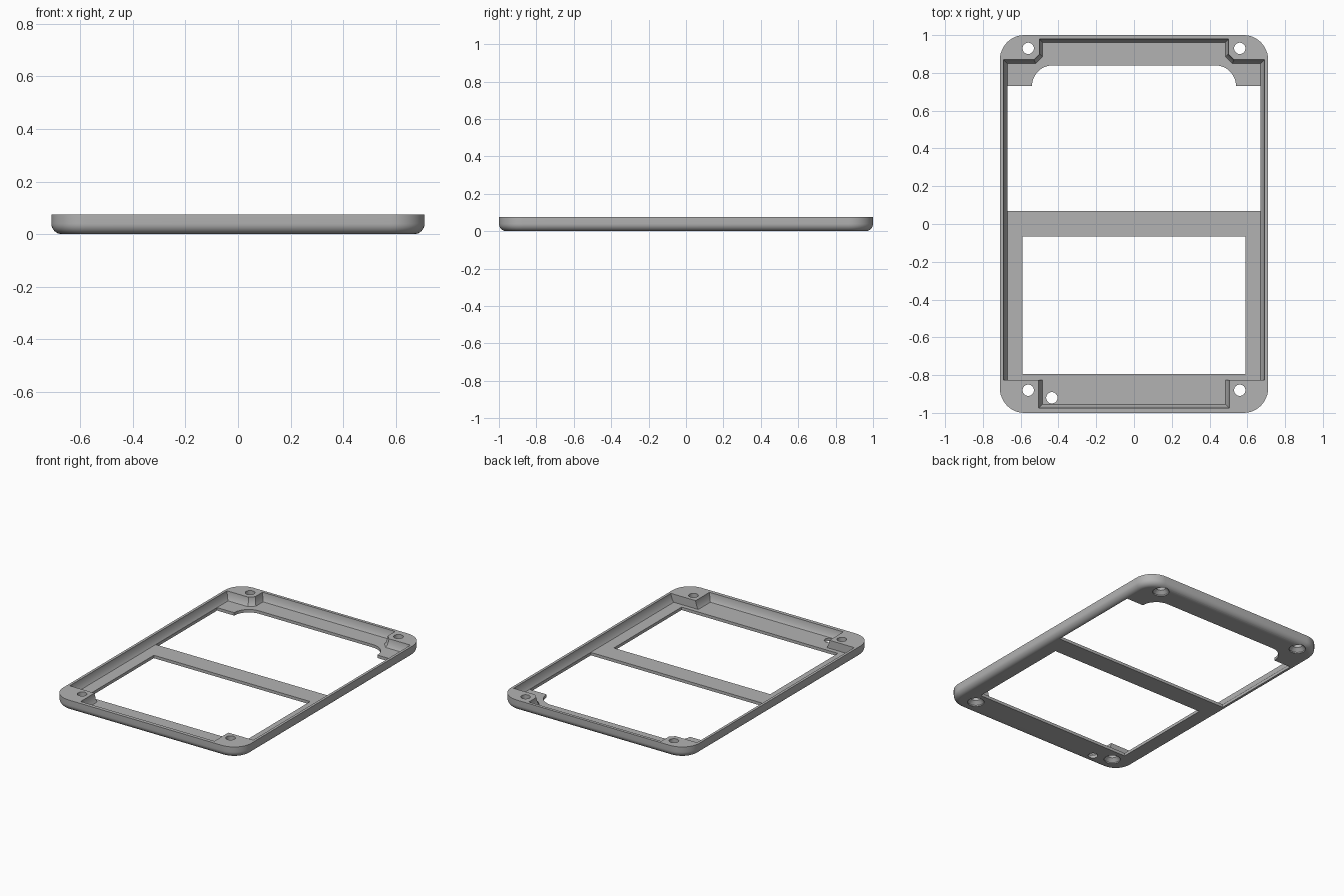
import bpy, bmesh, math

if "Cube" in bpy.data.objects:
    bpy.data.objects.remove(bpy.data.objects["Cube"])

H = 0.075       # frame height
FLOOR = 0.02    # thickness of the thin panel


def loft(name, rings):
    """Closed solid through rings of (x, y, z) points with equal counts."""
    bm = bmesh.new()
    loops = [[bm.verts.new(p) for p in ring] for ring in rings]
    n = len(loops[0])
    for a, b in zip(loops, loops[1:]):
        for i in range(n):
            j = (i + 1) % n
            bm.faces.new((a[i], a[j], b[j], b[i]))
    bm.faces.new(loops[0][::-1])
    bm.faces.new(loops[-1])
    bmesh.ops.recalc_face_normals(bm, faces=bm.faces)
    mesh = bpy.data.meshes.new(name)
    bm.to_mesh(mesh)
    bm.free()
    obj = bpy.data.objects.new(name, mesh)
    bpy.context.collection.objects.link(obj)
    return obj


def at(points, z):
    return [(x, y, z) for x, y in points]


def arc(cx, cy, r, a0, a1, n=12):
    return [(cx + r * math.cos(math.radians(a0 + (a1 - a0) * i / n)),
             cy + r * math.sin(math.radians(a0 + (a1 - a0) * i / n)))
            for i in range(n + 1)]


def rounded_rect(hx, hy, r):
    pts = []
    for k, (sx, sy) in enumerate([(1, 1), (-1, 1), (-1, -1), (1, -1)]):
        pts += arc(sx * (hx - r), sy * (hy - r), r, 90 * k, 90 * k + 90)
    return pts


def mirrored(half):
    """Right half outline, bottom to top, completed on the left."""
    return half + [(-x, y) for x, y in reversed(half)]


def circle(cx, cy, r):
    return arc(cx, cy, r, 0, 360, 32)[:-1]


# Outer body with rounded corners and a rounded lower edge
R = 0.04
rings = []
for i in range(9):
    a = math.radians(90 * i / 8)
    inset = R * (1 - math.sin(a))
    rings.append(at(rounded_rect(0.71 - inset, 1 - inset, 0.13 - inset),
                    R * (1 - math.cos(a))))
rings.append(at(rounded_rect(0.71, 1, 0.13), H))
frame = loft("bezel_frame", rings)

# Recess around the four corner screw posts, with sloping walls
top = mirrored([(0.505, -0.975), (0.505, -0.825), (0.692, -0.825),
                (0.692, 0.87), (0.53, 0.87), (0.50, 0.90), (0.50, 0.98)])
low = mirrored([(0.485, -0.955), (0.485, -0.825), (0.67, -0.825),
                (0.67, 0.85), (0.52, 0.85), (0.485, 0.885), (0.485, 0.962)])
mid = [((a + c) / 2, (b + d) / 2) for (a, b), (c, d) in zip(top, low)]
cutters = [loft("recess_cutter", [at(low, FLOOR), at(mid, 0.035),
                                  at(top, 0.07), at(top, 0.12)])]

# Upper window with rounded shoulders, and plain lower window
upper = mirrored([(0.669, 0.07), (0.669, 0.73), (0.54, 0.73)]
                 + arc(0.43, 0.73, 0.11, 0, 90)[1:])
lower = mirrored([(0.59, -0.795), (0.59, -0.065)])
for name, pts in (("upper_window_cutter", upper), ("lower_window_cutter", lower)):
    cutters.append(loft(name, [at(pts, -0.05), at(pts, 0.15)]))

# Countersunk screw holes and one small hole in the panel
for x in (-0.56, 0.56):
    for y in (-0.88, 0.93):
        cutters.append(loft("screw_hole_cutter", [
            at(circle(x, y, 0.052), -0.02), at(circle(x, y, 0.052), 0.008),
            at(circle(x, y, 0.03), 0.03), at(circle(x, y, 0.03), 0.12)]))
cutters.append(loft("small_hole_cutter", [at(circle(-0.435, -0.92, 0.03), -0.05),
                                          at(circle(-0.435, -0.92, 0.03), 0.15)]))

# Cut all openings
bpy.context.view_layer.objects.active = frame
frame.select_set(True)
for c in cutters:
    c.hide_render = True
    mod = frame.modifiers.new(c.name, 'BOOLEAN')
    mod.operation = 'DIFFERENCE'
    mod.solver = 'EXACT'
    mod.object = c
    bpy.ops.object.modifier_apply(modifier=mod.name)
for c in cutters:
    bpy.data.objects.remove(c, do_unlink=True)

# Plain grey finish
grey = bpy.data.materials.new("grey_plastic")
grey.diffuse_color = (0.45, 0.45, 0.45, 1)
grey.use_nodes = True
grey.node_tree.nodes["Principled BSDF"].inputs["Base Color"].default_value = grey.diffuse_color
frame.data.materials.clear()
frame.data.materials.append(grey)
bpy.ops.object.shade_smooth_by_angle(angle=math.radians(25))
